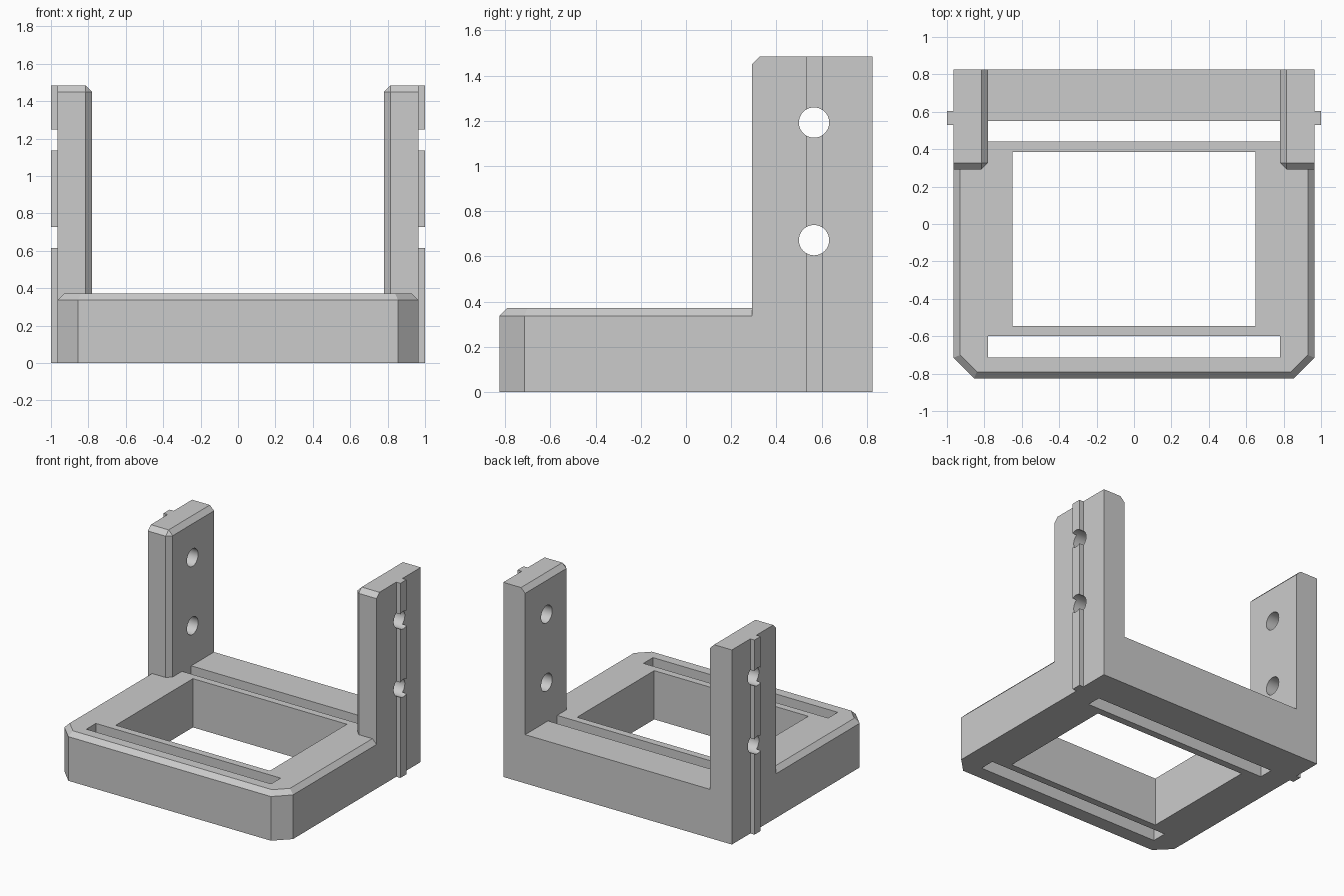
import bpy, bmesh
from math import pi, radians
from mathutils import Matrix

if "Cube" in bpy.data.objects:
    bpy.data.objects.remove(bpy.data.objects["Cube"], do_unlink=True)

W, D = 0.965, 0.825            # half width and half depth
BASE_H, POST_H = 0.372, 1.485
INNER, POST_FRONT = 0.78, 0.292
CHAMFER = 0.035

grey = bpy.data.materials.new("plain grey")
grey.use_nodes = True
grey.diffuse_color = (0.6, 0.6, 0.6, 1)
grey.node_tree.nodes["Principled BSDF"].inputs["Base Color"].default_value = (0.6, 0.6, 0.6, 1)


def finish(bm, name):
    bmesh.ops.recalc_face_normals(bm, faces=bm.faces)
    mesh = bpy.data.meshes.new(name)
    bm.to_mesh(mesh)
    bm.free()
    mesh.materials.append(grey)
    obj = bpy.data.objects.new(name, mesh)
    bpy.context.collection.objects.link(obj)
    return obj


def prism(outline, z0, z1):
    bm = bmesh.new()
    face = bm.faces.new([bm.verts.new((x, y, z0)) for x, y in outline])
    top = bmesh.ops.extrude_face_region(bm, geom=[face])["geom"]
    verts = [v for v in top if isinstance(v, bmesh.types.BMVert)]
    bmesh.ops.translate(bm, verts=verts, vec=(0, 0, z1 - z0))
    return bm


def box(x0, x1, y0, y1, z0, z1):
    return prism([(x0, y0), (x1, y0), (x1, y1), (x0, y1)], z0, z1)


def chamfer(bm, rule):
    edges = [e for e in bm.edges if rule(*((e.verts[0].co + e.verts[1].co) / 2))]
    bmesh.ops.bevel(bm, geom=edges, offset=CHAMFER, segments=1,
                    profile=0.5, affect='EDGES')


def combine(target, other, operation):
    mod = target.modifiers.new(operation.lower(), 'BOOLEAN')
    mod.operation, mod.solver, mod.object = operation, 'EXACT', other
    bpy.context.view_layer.objects.active = target
    bpy.ops.object.modifier_apply(modifier=mod.name)
    bpy.data.objects.remove(other, do_unlink=True)


# Base slab with cut front corners and a chamfered top rim
cut = 0.11
bm = prism([(-W, D), (-W, -D + cut), (-W + cut, -D),
            (W - cut, -D), (W, -D + cut), (W, D)], 0, BASE_H)
chamfer(bm, lambda x, y, z: z > BASE_H - 0.01 and y < D - 0.01)
frame = finish(bm, "mounting_frame")

# Upright posts with guide rails on their outer sides
for side, label in ((-1, "right"), (1, "left")):
    bm = box(*sorted((side * INNER, side * W)), POST_FRONT, D, 0, POST_H)

    def post_rule(x, y, z):
        inner = abs(x) < INNER + 0.01
        front = y < POST_FRONT + 0.01
        top = z > POST_H - 0.01
        return inner + front + top == 2 and z > 0.1
    chamfer(bm, post_rule)
    combine(frame, finish(bm, label + "_post"), 'UNION')
    rail = box(*sorted((side * 0.9, side * 1.0)), 0.53, 0.603, 0, POST_H)
    combine(frame, finish(rail, label + "_rail"), 'UNION')

# Centre window and the two through slots
for name, half, y0, y1 in (("window", 0.65, -0.545, 0.385),
                           ("front_slot", INNER, -0.715, -0.6),
                           ("rear_slot", INNER, 0.44, 0.55)):
    combine(frame, finish(box(-half, half, y0, y1, -0.1, 0.6), name), 'DIFFERENCE')

# Round holes through posts and rails
for z in (0.672, 1.192):
    bm = bmesh.new()
    bmesh.ops.create_cone(bm, cap_ends=True, segments=48, radius1=0.067,
                          radius2=0.067, depth=3,
                          matrix=Matrix.Translation((0, 0.566, z)) @ Matrix.Rotation(pi / 2, 4, 'Y'))
    combine(frame, finish(bm, "hole"), 'DIFFERENCE')

# Merge coplanar faces, keep hole walls smooth
bm = bmesh.new()
bm.from_mesh(frame.data)
bmesh.ops.remove_doubles(bm, verts=bm.verts, dist=0.0001)
bmesh.ops.dissolve_limit(bm, angle_limit=radians(1), verts=bm.verts, edges=bm.edges)
bm.to_mesh(frame.data)
bm.free()
for obj in bpy.context.selected_objects:
    obj.select_set(False)
frame.select_set(True)
bpy.context.view_layer.objects.active = frame
bpy.ops.object.shade_smooth_by_angle(angle=radians(30))
